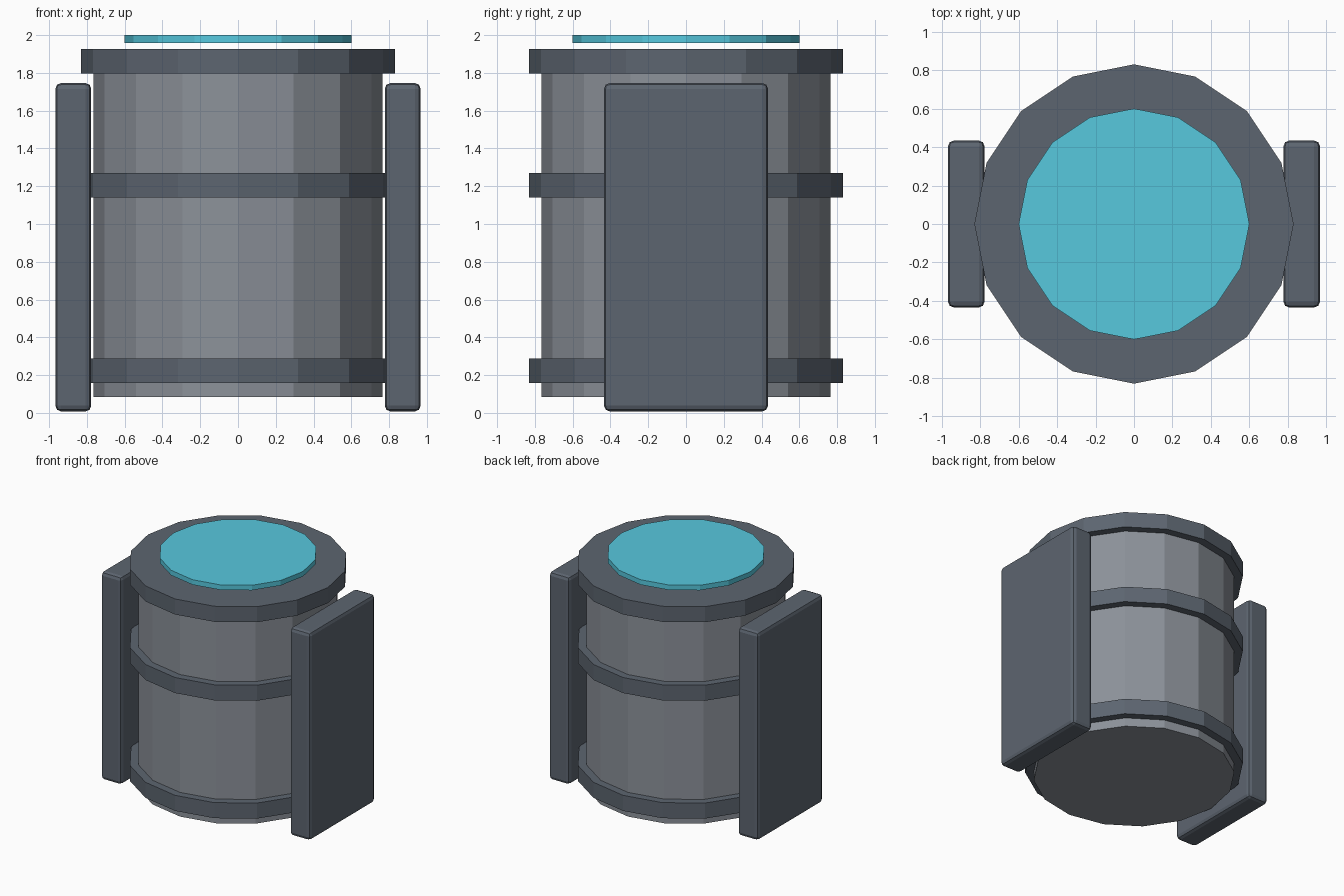
import bpy

if "Cube" in bpy.data.objects:
    bpy.data.objects.remove(bpy.data.objects["Cube"])


def material(name, rgb):
    m = bpy.data.materials.new(name)
    m.diffuse_color = (*rgb, 1)
    m.use_nodes = True
    m.node_tree.nodes["Principled BSDF"].inputs["Base Color"].default_value = m.diffuse_color
    return m


shell_grey = material("shell_grey", (0.26, 0.285, 0.32))
trim_grey = material("trim_grey", (0.108, 0.130, 0.162))
cyan = material("cyan", (0.095, 0.58, 0.73))


def drum(name, radius, z0, z1, mat):
    # 16-sided flat-shaded cylinder between two heights
    bpy.ops.mesh.primitive_cylinder_add(vertices=16, radius=radius, depth=z1 - z0,
                                        location=(0, 0, (z0 + z1) / 2))
    ob = bpy.context.object
    ob.name = name
    ob.data.materials.append(mat)
    return ob


def plate(name, side):
    # upright slab with softened edges
    bpy.ops.mesh.primitive_cube_add(size=1, location=(side * 0.872, 0, 0.877))
    ob = bpy.context.object
    ob.name = name
    ob.scale = (0.19, 0.868, 1.738)
    bpy.ops.object.transform_apply(location=False, rotation=False, scale=True)
    bevel = ob.modifiers.new("soft_edges", 'BEVEL')
    bevel.width = 0.03
    bevel.segments = 2
    ob.data.materials.append(trim_grey)
    return ob


# Main body
drum("body", 0.765, 0.085, 1.88, shell_grey)

# Bands around the body
for name, z in (("lower_band", 0.222), ("middle_band", 1.206), ("top_band", 1.862)):
    drum(name, 0.83, z - 0.065, z + 0.065, trim_grey)

# Lid disc hovering just above the top band
drum("lid_disc", 0.6, 1.958, 2.0, cyan)

# Side plates
for name, side in (("left_plate", -1), ("right_plate", 1)):
    plate(name, side)
